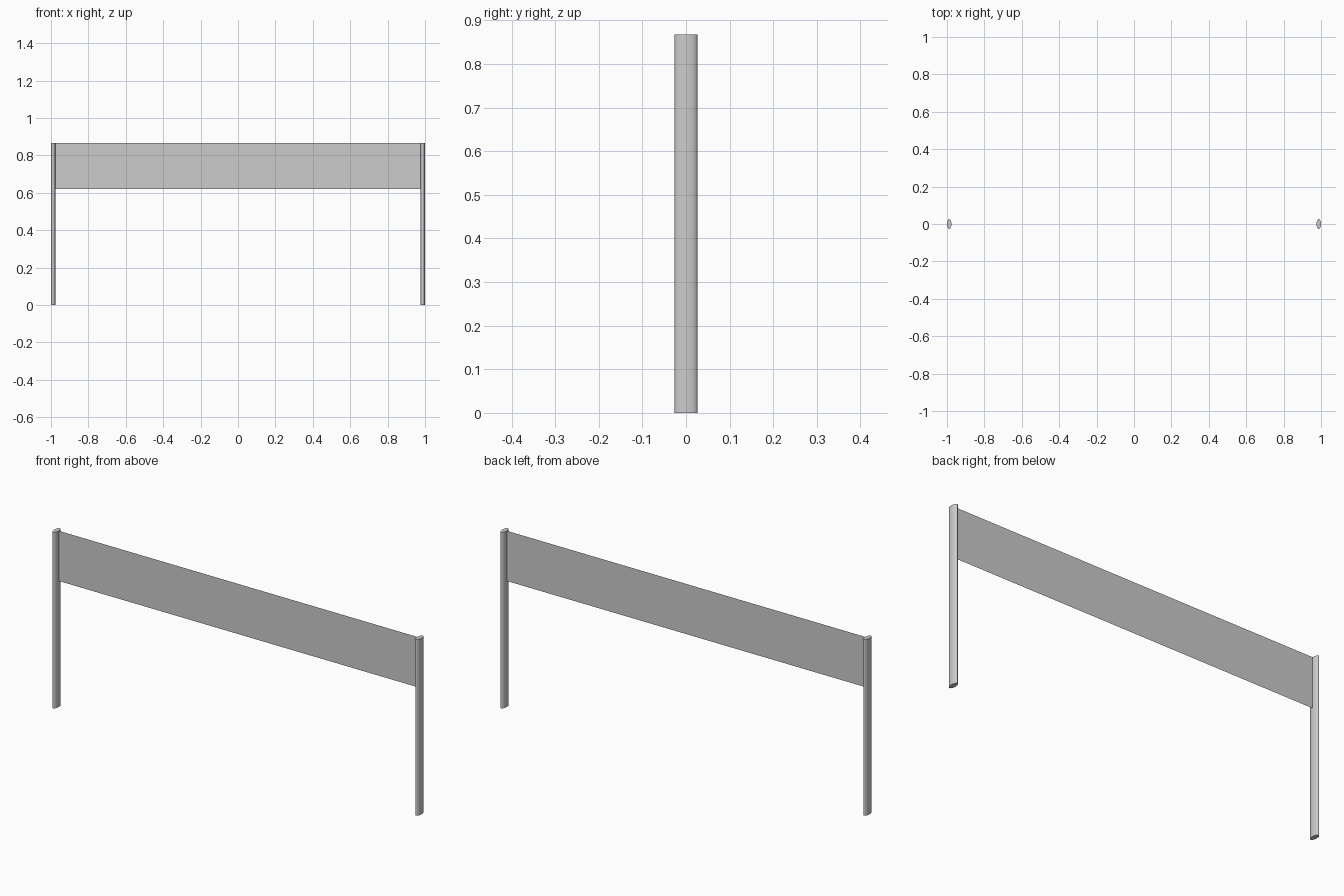
import bpy, bmesh
from mathutils import Matrix

if "Cube" in bpy.data.objects:
    bpy.data.objects.remove(bpy.data.objects["Cube"])

HEIGHT = 0.867
POST_RX, POST_RY = 0.012, 0.026
POST_X = 1.0 - POST_RX
NET_BOTTOM = 0.62


def add_object(name, bm):
    mesh = bpy.data.meshes.new(name)
    bm.to_mesh(mesh)
    bm.free()
    obj = bpy.data.objects.new(name, mesh)
    bpy.context.collection.objects.link(obj)
    return obj


def post(name, x):
    # upright with an oval cross-section
    bm = bmesh.new()
    bmesh.ops.create_cone(bm, cap_ends=True, segments=32, radius1=1, radius2=1, depth=HEIGHT,
                          matrix=Matrix.Translation((x, 0, HEIGHT / 2))
                          @ Matrix.Diagonal((POST_RX, POST_RY, 1, 1)))
    obj = add_object(name, bm)
    bpy.ops.object.select_all(action='DESELECT')
    obj.select_set(True)
    bpy.context.view_layer.objects.active = obj
    bpy.ops.object.shade_smooth_by_angle()


post("left_post", -POST_X)
post("right_post", POST_X)

# thin sheet stretched between the posts
bm = bmesh.new()
half = POST_X - POST_RX
corners = [(-half, NET_BOTTOM), (half, NET_BOTTOM), (half, HEIGHT), (-half, HEIGHT)]
bm.faces.new([bm.verts.new((x, 0, z)) for x, z in corners])
add_object("net_panel", bm)
